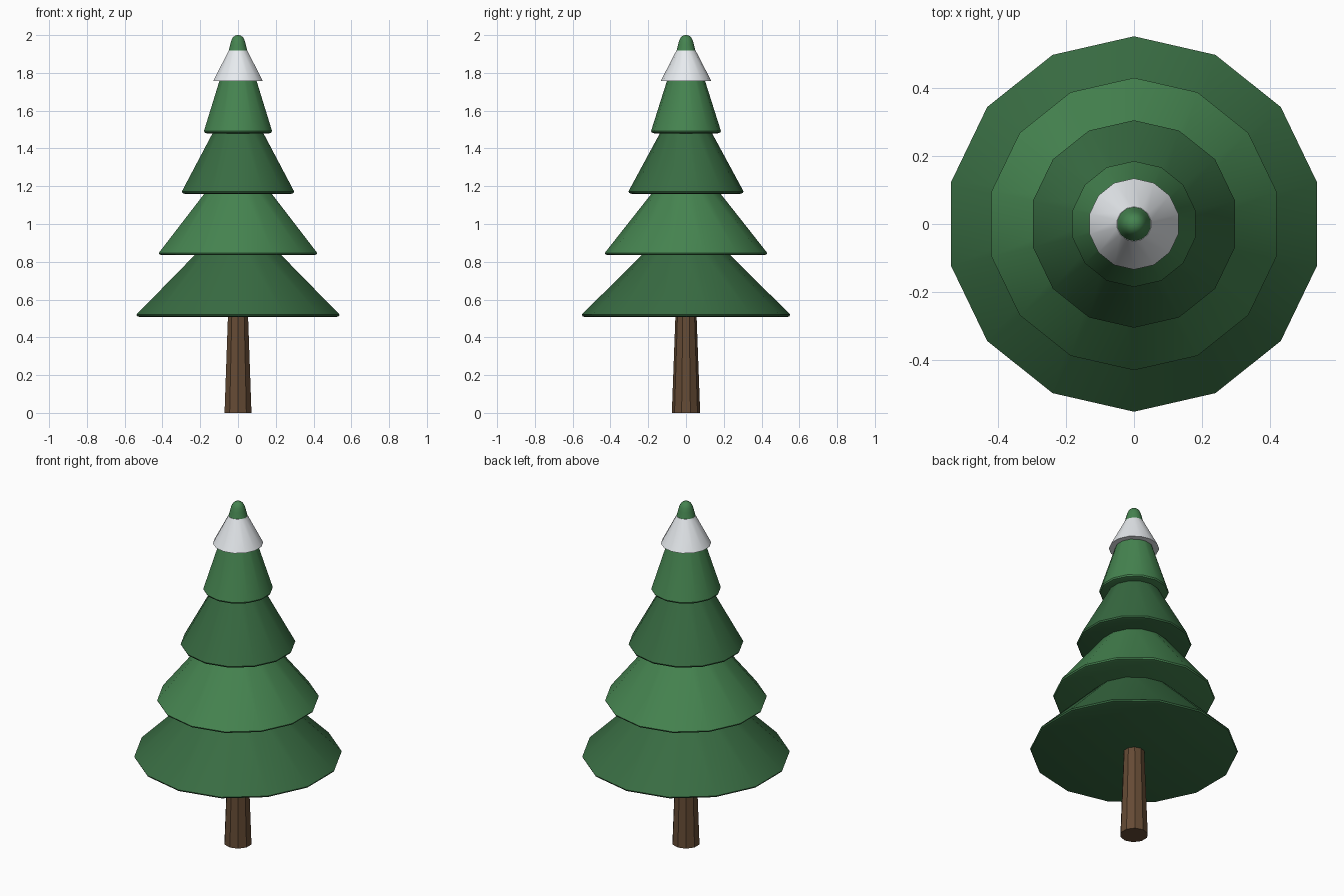
import bpy, bmesh, math

if "Cube" in bpy.data.objects:
    bpy.data.objects.remove(bpy.data.objects["Cube"])


def material(name, rgb):
    m = bpy.data.materials.new(name)
    m.diffuse_color = (*rgb, 1)
    m.use_nodes = True
    m.node_tree.nodes["Principled BSDF"].inputs["Base Color"].default_value = m.diffuse_color
    return m


def lathe(name, profile, sides, mat):
    """Revolve (radius, z) points, listed bottom to top, and cap both ends."""
    bm = bmesh.new()
    rings = []
    for r, z in profile:
        angles = [2 * math.pi * i / sides for i in range(sides)]
        rings.append([bm.verts.new((r * math.sin(a), r * math.cos(a), z)) for a in angles])
    for low, high in zip(rings, rings[1:]):
        for i in range(sides):
            j = (i + 1) % sides
            bm.faces.new((low[i], low[j], high[j], high[i]))
    bm.faces.new(rings[0])
    bm.faces.new(rings[-1])
    bmesh.ops.recalc_face_normals(bm, faces=bm.faces)
    mesh = bpy.data.meshes.new(name)
    bm.to_mesh(mesh)
    bm.free()
    mesh.materials.append(mat)
    ob = bpy.data.objects.new(name, mesh)
    bpy.context.collection.objects.link(ob)
    bpy.ops.object.select_all(action='DESELECT')
    ob.select_set(True)
    bpy.context.view_layer.objects.active = ob
    bpy.ops.object.shade_smooth_by_angle(angle=math.radians(30))
    return ob


bark = material("bark", (0.13, 0.07, 0.035))
dark = material("dark_green", (0.04, 0.15, 0.055))
light = material("light_green", (0.06, 0.23, 0.08))
white = material("snow", (0.8, 0.83, 0.86))

# Trunk
lathe("trunk", [(0.075, 0), (0.055, 0.54)], 10, bark)


def rim(r, z):
    """Rounded lower edge of a branch tier."""
    return [(r - 0.016, z), (r - 0.004, z + 0.004), (r, z + 0.012)]


# Branch tiers, widest at the bottom
for i, (r, z, top_r, top_z, mat) in enumerate([
        (0.552, 0.508, 0.15, 0.92, dark),
        (0.43, 0.835, 0.12, 1.24, light),
        (0.305, 1.16, 0.095, 1.56, dark)]):
    lathe(f"branch_tier_{i + 1}", rim(r, z) + [(top_r, top_z)], 14, mat)

# Top tier runs up through the snow to a rounded tip
tip = [(0.05, 1.918), (0.042, 1.95), (0.036, 1.972), (0.028, 1.987), (0.018, 1.996), (0.007, 2.0)]
lathe("top_tier", rim(0.185, 1.48) + tip, 14, light)

# Snow collar
lathe("snow_cap", [(0.134, 1.757), (0.051, 1.918)], 14, white)
